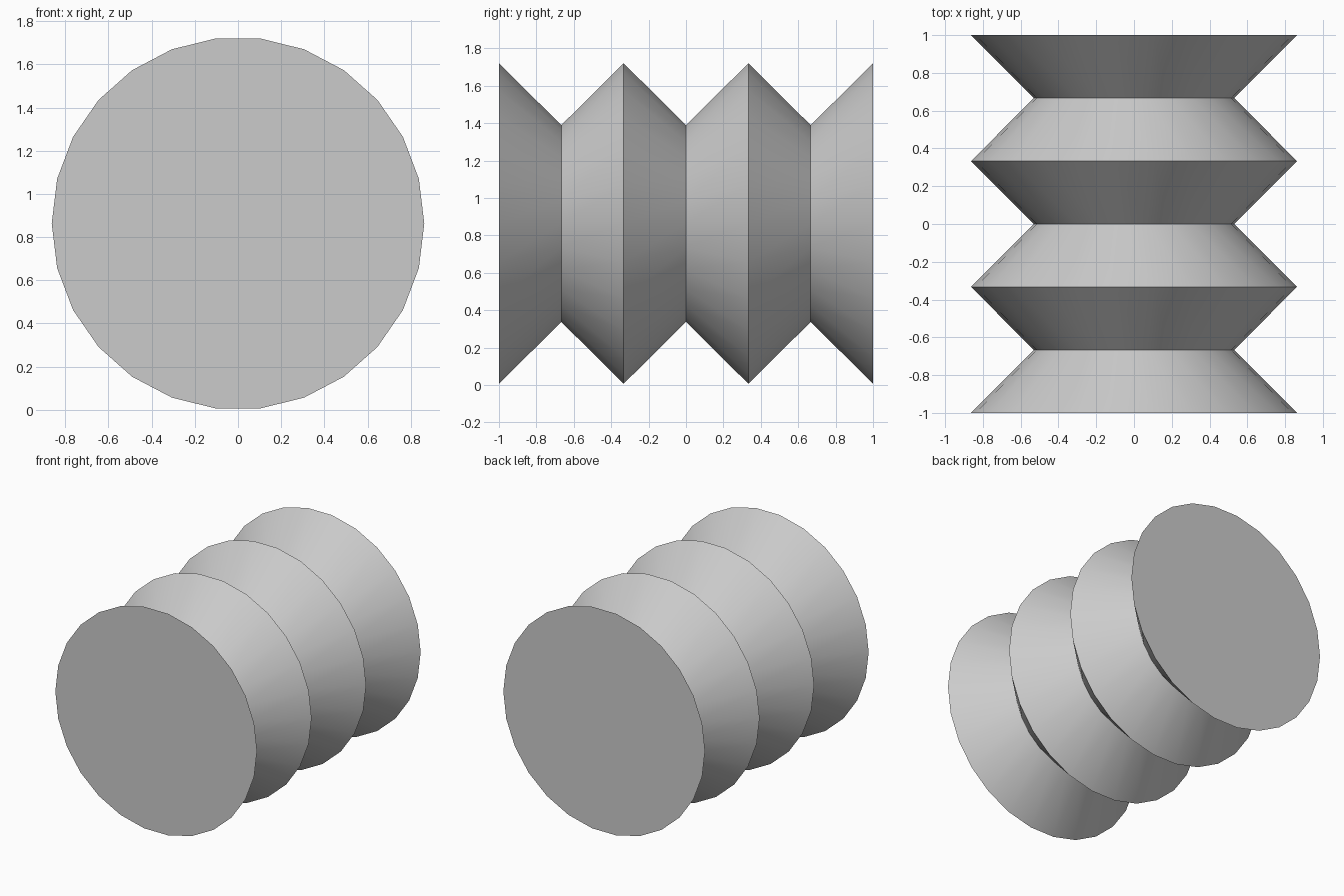
import bpy
import bmesh
import math

if "Cube" in bpy.data.objects:
    bpy.data.objects.remove(bpy.data.objects["Cube"], do_unlink=True)

SIDES = 26
RIM, GROOVE = 0.863, 0.53
RINGS = 7  # alternating rims and grooves along the body

grey = bpy.data.materials.new("plain_grey")
grey.use_nodes = True
colour = (0.6, 0.6, 0.6, 1)
grey.diffuse_color = colour
grey.node_tree.nodes["Principled BSDF"].inputs["Base Color"].default_value = colour

# Ridged body: rings of alternating radius, front to back
bm = bmesh.new()
loops = []
for i in range(RINGS):
    y = -1 + 2 * i / (RINGS - 1)
    radius = GROOVE if i % 2 else RIM
    ring = []
    for s in range(SIDES):
        a = math.tau * s / SIDES
        ring.append(bm.verts.new((radius * math.cos(a), y, RIM + radius * math.sin(a))))
    loops.append(ring)

# Sloped walls between neighbouring rings
for a, b in zip(loops, loops[1:]):
    for s in range(SIDES):
        t = (s + 1) % SIDES
        bm.faces.new((a[s], a[t], b[t], b[s]))

# Flat end caps
bm.faces.new(loops[0])
bm.faces.new(loops[-1])
bmesh.ops.recalc_face_normals(bm, faces=bm.faces[:])

mesh = bpy.data.meshes.new("ridged_body")
bm.to_mesh(mesh)
bm.free()
mesh.materials.append(grey)
body = bpy.data.objects.new("ridged_body", mesh)
bpy.context.collection.objects.link(body)

# Smooth around the body, sharp at rims and grooves
bpy.ops.object.select_all(action="DESELECT")
body.select_set(True)
bpy.context.view_layer.objects.active = body
bpy.ops.object.shade_smooth_by_angle(angle=math.radians(30))
